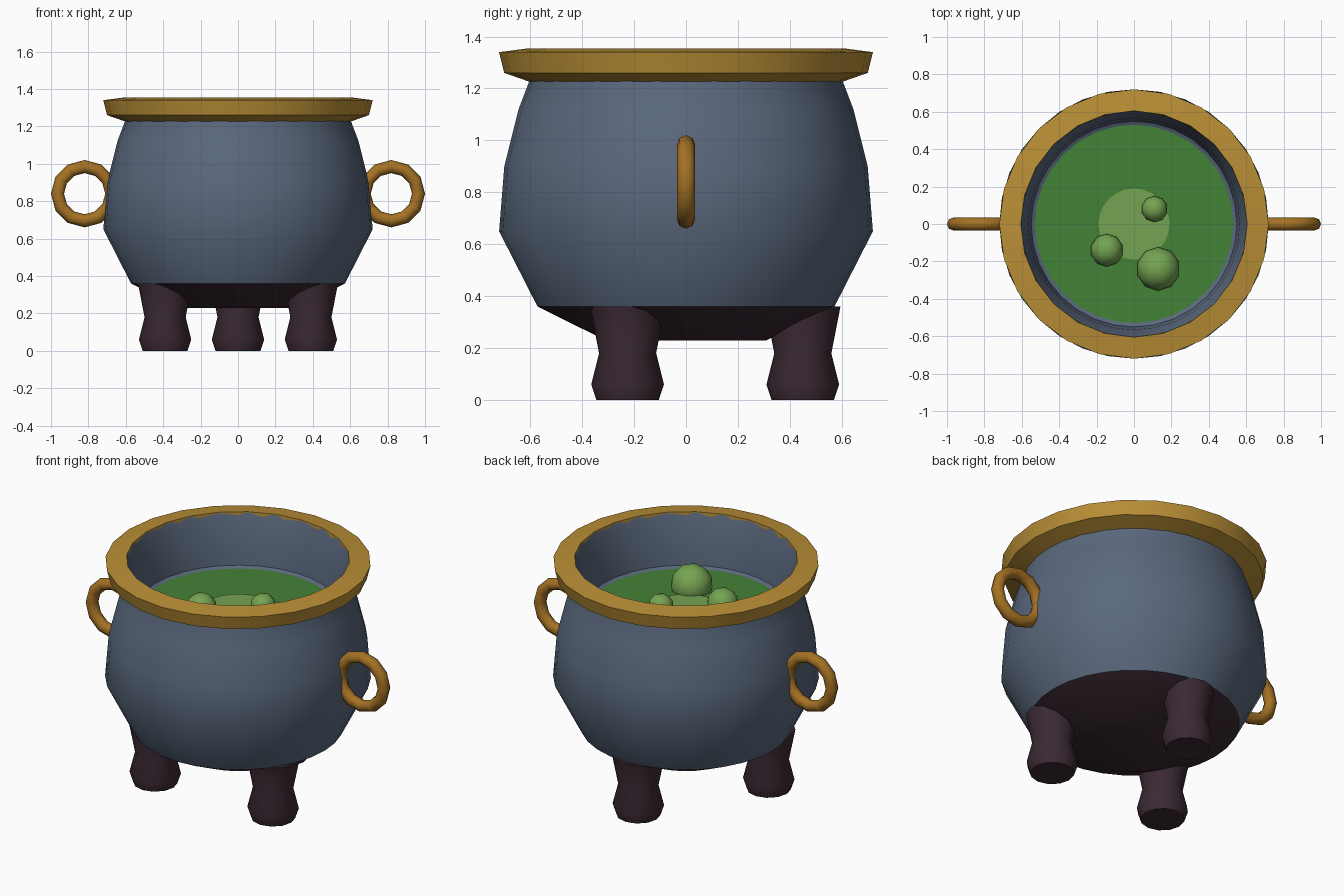
import bpy, math

if "Cube" in bpy.data.objects:
    bpy.data.objects.remove(bpy.data.objects["Cube"])


def material(name, r, g, b):
    m = bpy.data.materials.new(name)
    lin = [((c / 255 + 0.055) / 1.055) ** 2.4 for c in (r, g, b)]
    m.diffuse_color = (*lin, 1)
    m.use_nodes = True
    m.node_tree.nodes["Principled BSDF"].inputs["Base Color"].default_value = m.diffuse_color
    return m


SLATE = material("slate iron", 90, 104, 125)
GOLD = material("gold rim", 186, 143, 54)
BRASS = material("dark brass", 165, 114, 36)
DARK = material("dark iron", 58, 41, 51)
GREEN = material("green brew", 68, 130, 55)
LIGHT = material("light brew", 116, 164, 82)


def smooth(obj, angle=40):
    bpy.ops.object.select_all(action='DESELECT')
    obj.select_set(True)
    bpy.context.view_layer.objects.active = obj
    bpy.ops.object.shade_smooth_by_angle(angle=math.radians(angle))


def lathe(name, profile, mat, sides=24, loc=(0, 0, 0), closed=False, angle=40):
    """Spin (radius, z) points about z; radius 0 makes a pole."""
    verts, faces, rings = [], [], []
    for r, z in profile:
        n = 1 if r == 0 else sides
        rings.append(range(len(verts), len(verts) + n))
        for i in range(n):
            a = 2 * math.pi * i / sides
            verts.append((r * math.cos(a), r * math.sin(a), z))
    pairs = list(zip(rings, rings[1:]))
    if closed:
        pairs.append((rings[-1], rings[0]))
    for lo, hi in pairs:
        for i in range(sides):
            j = (i + 1) % sides
            if len(lo) == 1:
                faces.append((lo[0], hi[j], hi[i]))
            elif len(hi) == 1:
                faces.append((lo[i], lo[j], hi[0]))
            else:
                faces.append((lo[i], lo[j], hi[j], hi[i]))
    mesh = bpy.data.meshes.new(name)
    mesh.from_pydata(verts, [], faces)
    mesh.materials.append(mat)
    obj = bpy.data.objects.new(name, mesh)
    obj.location = loc
    bpy.context.collection.objects.link(obj)
    smooth(obj, angle)
    return obj


# Pot wall: outside, lip, then inside down to the floor below the brew
lathe("pot_body", [(0.572, 0.36), (0.72, 0.65), (0.70, 0.90), (0.645, 1.12),
                   (0.605, 1.225), (0.605, 1.35), (0.565, 1.22), (0.55, 1.06),
                   (0.52, 1.04), (0, 1.04)], SLATE, sides=32)

# Dark underside
lathe("pot_base", [(0, 0.23), (0.31, 0.23), (0.572, 0.36)], DARK, sides=32)

# Gold rim
lathe("rim", [(0.60, 1.225), (0.70, 1.26), (0.72, 1.34), (0.605, 1.355)],
      GOLD, closed=True)

# Brew with a lighter spot and bubbles
lathe("brew", [(0.53, 1.03), (0.53, 1.05), (0, 1.05)], GREEN, sides=32)
lathe("brew_spot", [(0.19, 1.05), (0.19, 1.056), (0, 1.056)], LIGHT, sides=24)
for i, (x, y, r) in enumerate([(0.11, 0.08, 0.07), (-0.145, -0.14, 0.088),
                               (0.13, -0.24, 0.117)]):
    bpy.ops.mesh.primitive_ico_sphere_add(subdivisions=2, radius=r,
                                          location=(x, y, 1.075))
    bubble = bpy.context.object
    bubble.name = f"bubble_{i + 1}"
    bubble.data.materials.append(LIGHT)
    smooth(bubble)

# Ring handles on both sides
for side, sx in (("left", -1), ("right", 1)):
    bpy.ops.mesh.primitive_torus_add(
        major_segments=12, minor_segments=8, major_radius=0.145,
        minor_radius=0.035, location=(sx * 0.82, 0, 0.84),
        rotation=(math.pi / 2, 0, 0))
    handle = bpy.context.object
    handle.name = f"{side}_handle"
    handle.data.materials.append(BRASS)
    smooth(handle, 60)

# Three flared feet, one at the back
for name, deg in (("back_leg", 90), ("front_left_leg", 210), ("front_right_leg", 330)):
    a = math.radians(deg)
    lathe(name, [(0, 0), (0.12, 0), (0.14, 0.06), (0.11, 0.18), (0.145, 0.36),
                 (0, 0.36)], DARK, sides=12,
          loc=(0.45 * math.cos(a), 0.45 * math.sin(a), 0))
